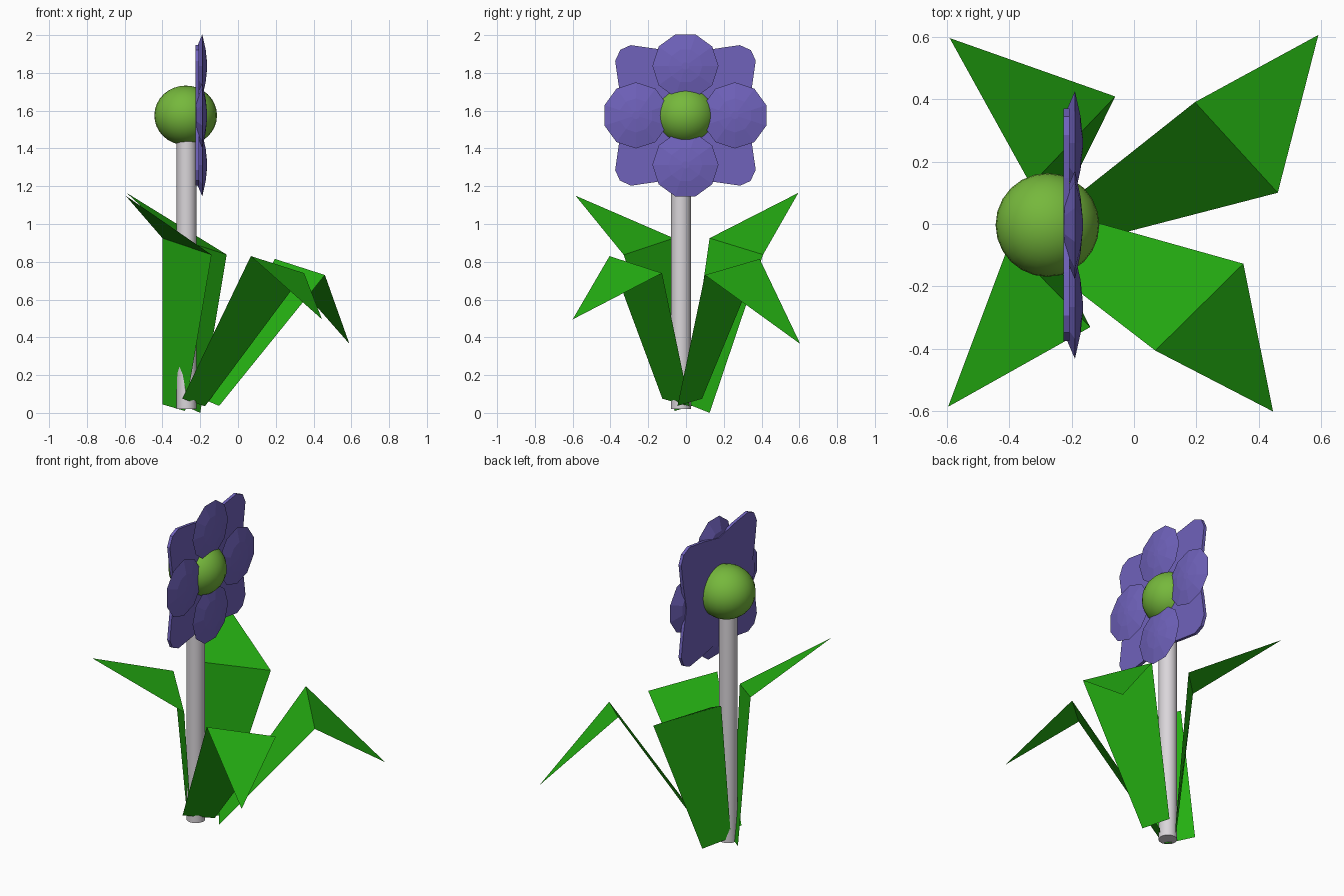
import bpy, bmesh, math
from mathutils import Vector

if "Cube" in bpy.data.objects:
    bpy.data.objects.remove(bpy.data.objects["Cube"])

C = Vector((-0.277, -0.003, 1.575))      # flower centre


def mat(name, rgb):
    m = bpy.data.materials.new(name)
    m.diffuse_color = (*rgb, 1)
    m.use_nodes = True
    m.node_tree.nodes["Principled BSDF"].inputs["Base Color"].default_value = m.diffuse_color
    return m


GREEN = mat("leaf green", (0.018, 0.43, 0.006))
LIME = mat("centre lime green", (0.18, 0.48, 0.045))
PURPLE = mat("petal violet", (0.16, 0.122, 0.50))
GREY = mat("stem pale grey", (0.70, 0.67, 0.70))


def add(name, verts, faces, material, solid=True):
    me = bpy.data.meshes.new(name)
    me.from_pydata(verts, [], faces)
    if solid:
        bm = bmesh.new()
        bm.from_mesh(me)
        bmesh.ops.recalc_face_normals(bm, faces=bm.faces)
        bm.to_mesh(me)
        bm.free()
    ob = bpy.data.objects.new(name, me)
    bpy.context.collection.objects.link(ob)
    me.materials.append(material)
    return ob


def stack(name, rings, material):
    """Closed solid made from equal-length rings, capped at both ends."""
    n = len(rings[0])
    faces = [tuple(range(n)), tuple(range((len(rings) - 1) * n, len(rings) * n))]
    for r in range(len(rings) - 1):
        for i in range(n):
            j = (i + 1) % n
            faces.append((r * n + i, r * n + j, (r + 1) * n + j, (r + 1) * n + i))
    return add(name, [p for ring in rings for p in ring], faces, material)


# Stem
bpy.ops.mesh.primitive_cylinder_add(vertices=16, radius=0.053, depth=1.49,
                                    location=(-0.272, -0.027, 0.765))
stem = bpy.context.object
stem.name = "stem"
stem.data.materials.append(GREY)
bpy.ops.object.shade_smooth_by_angle()

# Flower centre
bpy.ops.mesh.primitive_uv_sphere_add(segments=24, ring_count=16, radius=0.166, location=C)
ball = bpy.context.object
ball.name = "flower_centre"
ball.scale.z = 0.95
ball.data.materials.append(LIME)
bpy.ops.object.shade_smooth_by_angle()

# Four front petals: lens-shaped decagons facing +x
for k in range(4):
    a = k * math.pi / 2
    rings = []
    for x, r in ((-0.222, 0.095), (-0.189, 0.175), (-0.171, 0.09), (-0.164, 0.02)):
        ring = []
        for i in range(10):
            t = math.radians(18 + 36 * i)
            u, v = 0.262 + r * math.cos(t), r * math.sin(t)
            ring.append((x, C.y + u * math.cos(a) - v * math.sin(a),
                         C.z + u * math.sin(a) + v * math.cos(a)))
        rings.append(ring)
    stack(f"front_petal_{k + 1}", rings, PURPLE)

# Four diagonal back petals joined into one scalloped plate
outline = []
for k in range(4):
    a = k * math.pi / 2
    for y, z in ((0.32, 0), (0.352, 0.15), (0.372, 0.29), (0.347, 0.345),
                 (0.288, 0.372), (0.15, 0.352)):
        outline.append((C.y + y * math.cos(a) - z * math.sin(a),
                        C.z + y * math.sin(a) + z * math.cos(a)))
stack("back_petals", [[(x, y, z) for y, z in outline] for x in (-0.226, -0.207)], PURPLE)

# Leaves: base pair, fold pair, tip
leaves = {
    "leaf_back_right": ((-0.10, -0.045, 0.037), (-0.19, 0.085, 0.075),
                        (0.195, 0.39, 0.815), (0.46, 0.10, 0.73), (0.59, 0.605, 0.365)),
    "leaf_front_right": ((-0.295, -0.125, 0.075), (-0.175, 0.02, 0.035),
                         (0.35, -0.127, 0.74), (0.068, -0.405, 0.83), (0.445, -0.60, 0.495)),
    "leaf_back_left": ((-0.20, 0.125, 0.0), (-0.31, 0.0, 0.05),
                       (-0.33, 0.125, 0.925), (-0.06, 0.408, 0.838), (-0.59, 0.595, 1.165)),
    "leaf_front_left": ((-0.40, 0.06, 0.045), (-0.28, -0.06, 0.01),
                        (-0.14, -0.33, 0.837), (-0.40, -0.065, 0.925), (-0.595, -0.585, 1.15)),
}
for name, pts in leaves.items():
    # Winding keeps the upper side of every leaf outward
    ob = add(name, pts, [(0, 1, 2, 3), (3, 2, 4)], GREEN, solid=False)
    if ob.data.polygons[0].normal.z < 0:
        ob.data.flip_normals()
